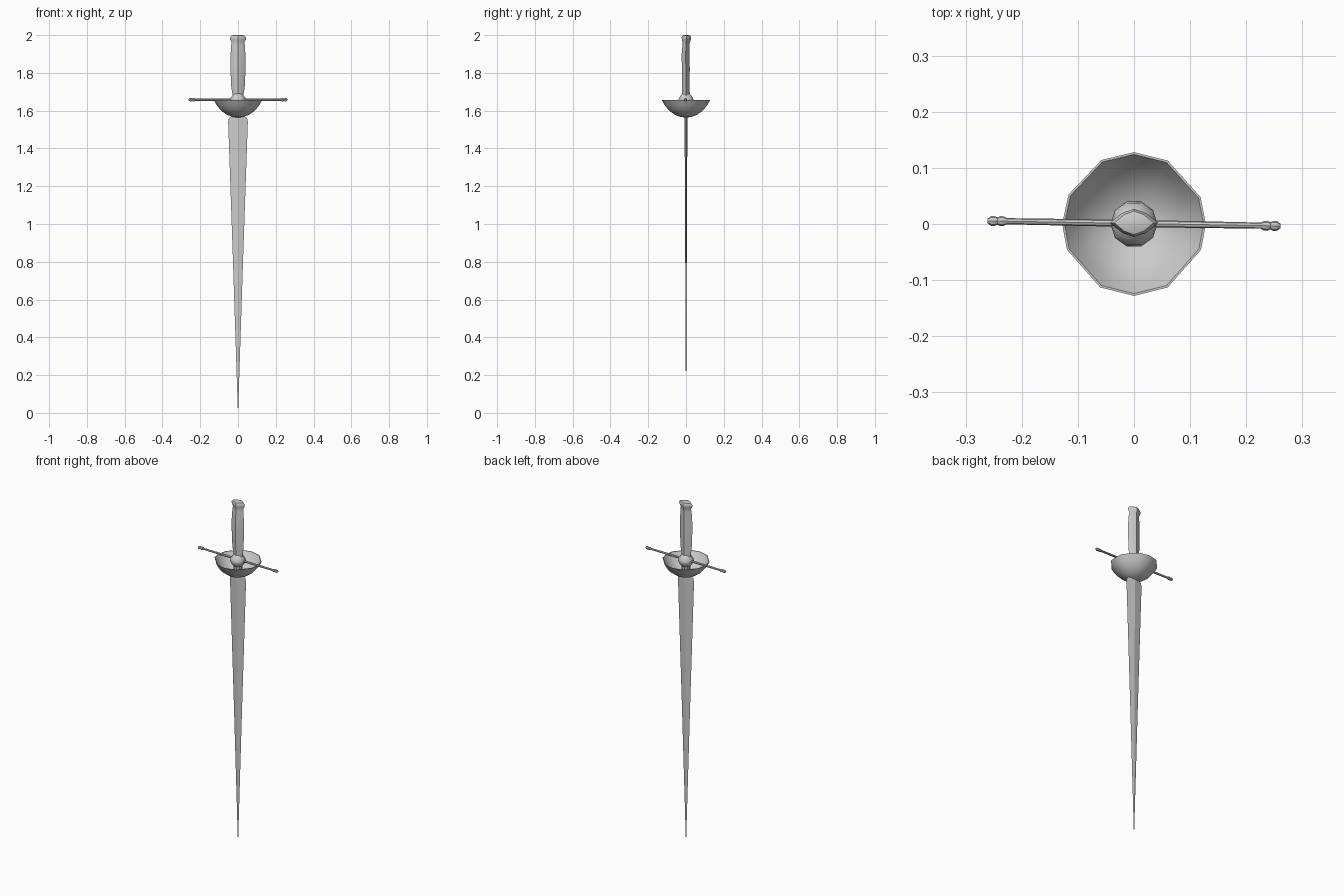
import bpy, bmesh, math
from mathutils import Matrix

if "Cube" in bpy.data.objects:
    bpy.data.objects.remove(bpy.data.objects["Cube"])


def loft(name, section, rings, angle=35, closed=False, matrix=None):
    """Skin a unit cross-section through rings of (z, half x, half y, y offset)."""
    bm = bmesh.new()
    loops = [[bm.verts.new((x * rx, y * ry + oy, z)) for x, y in section]
             for z, rx, ry, oy in rings]
    n = len(section)
    pairs = list(zip(loops, loops[1:]))
    if closed:
        pairs.append((loops[-1], loops[0]))
    for a, b in pairs:
        for i in range(n):
            j = (i + 1) % n
            bm.faces.new((a[i], a[j], b[j], b[i]))
    if not closed:
        bm.faces.new(loops[0][::-1])
        bm.faces.new(loops[-1])
    bmesh.ops.remove_doubles(bm, verts=bm.verts, dist=0.00005)
    bmesh.ops.recalc_face_normals(bm, faces=bm.faces)
    if matrix:
        bm.transform(matrix)
    mesh = bpy.data.meshes.new(name)
    bm.to_mesh(mesh)
    bm.free()
    obj = bpy.data.objects.new(name, mesh)
    bpy.context.collection.objects.link(obj)
    bpy.ops.object.select_all(action='DESELECT')
    obj.select_set(True)
    bpy.context.view_layer.objects.active = obj
    bpy.ops.object.shade_smooth_by_angle(angle=math.radians(angle))
    return obj


def ring(degrees):
    return [(math.cos(math.radians(d)), math.sin(math.radians(d))) for d in degrees]


def even(n):
    return ring([360 * i / n for i in range(n)])


def round_rings(profile):
    return [(z, r, r, 0) for z, r in profile]


# Blade: thin diamond section tapering to a point
loft("blade", even(4), [(0, 0.0005, 0.0003, 0), (0.8, 0.0265, 0.004, 0),
                        (1.54, 0.052, 0.0075, 0), (1.56, 0.048, 0.0075, 0),
                        (1.58, 0.02, 0.007, 0)], angle=10)

# Cup guard: thin open bowl with irregular twelve-sided rim
rim = ring([0, 22, 62, 90, 117, 156, 180, 201, 242, 270, 298, 339])
outer = [(1.563, 0.001), (1.567, 0.03), (1.579, 0.06), (1.601, 0.09),
         (1.628, 0.112), (1.656, 0.128)]
inner = [(1.656, 0.124), (1.63, 0.108), (1.604, 0.086), (1.583, 0.057),
         (1.571, 0.028), (1.568, 0.001)]
loft("cup_guard", rim, round_rings(outer + inner), closed=True)

# Collar and its stem inside the cup
loft("collar", even(10), round_rings([(1.568, 0.022), (1.625, 0.024), (1.637, 0.036),
     (1.652, 0.042), (1.668, 0.039), (1.682, 0.028), (1.69, 0.02)]))

# Cross bar with knobbed ends, turned very slightly
bar = [(0.0, 0.0065), (0.226, 0.0055), (0.232, 0.0085), (0.238, 0.009), (0.243, 0.0065),
       (0.249, 0.009), (0.255, 0.0085), (0.261, 0.004)]
bar = [(-x, r) for x, r in reversed(bar[1:])] + bar
turn = (Matrix.Translation((0, 0.001, 1.658)) @ Matrix.Rotation(math.radians(-1), 4, 'Z')
        @ Matrix.Rotation(math.radians(90), 4, 'Y'))
loft("cross_bar", even(8), round_rings(bar), matrix=turn)

# Grip and flared pommel: lens-shaped section, bulging a little to the front
lens = [(1, 0), (0.5, 0.7), (0, 1), (-0.5, 0.7), (-1, 0), (-0.5, -0.7), (0, -1), (0.5, -0.7)]
loft("grip", lens, [
    (1.665, 0.030, 0.022, 0), (1.69, 0.030, 0.020, 0), (1.73, 0.036, 0.020, -0.001),
    (1.82, 0.040, 0.021, -0.001), (1.90, 0.039, 0.021, -0.002), (1.945, 0.036, 0.019, 0),
    (1.962, 0.033, 0.019, 0.001), (1.975, 0.041, 0.024, 0.002), (1.988, 0.043, 0.025, 0.002),
    (1.997, 0.035, 0.021, 0.002), (2.0, 0.022, 0.012, 0.002)])
